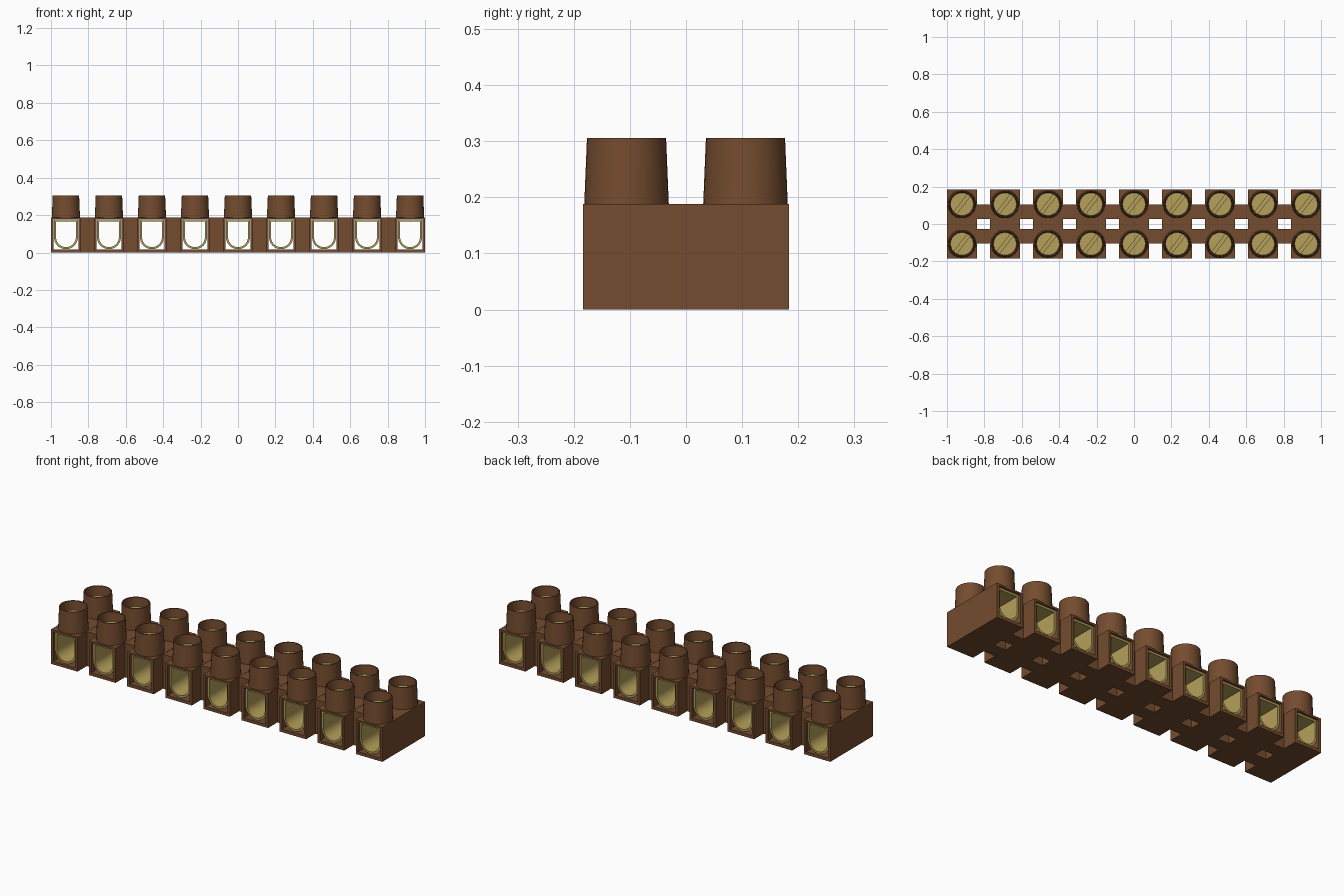
import bpy, bmesh, math

if "Cube" in bpy.data.objects:
    bpy.data.objects.remove(bpy.data.objects["Cube"])


def material(name, rgb):
    m = bpy.data.materials.new(name)
    m.use_nodes = True
    m.diffuse_color = (*rgb, 1)
    bsdf = m.node_tree.nodes["Principled BSDF"]
    bsdf.inputs["Base Color"].default_value = (*rgb, 1)
    bsdf.inputs["Roughness"].default_value = 0.6
    return m


BROWN = material("brown plastic", (0.175, 0.072, 0.028))
BRASS = material("brass", (0.46, 0.35, 0.10))

COUNT, PITCH = 9, 0.23
HALF_W, HALF_D, HEIGHT = 0.08, 0.184, 0.188
POST_Y = 0.106


def finish(bm, name, mat):
    """Turn a bmesh into a shared mesh with sharp-edged smooth shading."""
    bmesh.ops.recalc_face_normals(bm, faces=bm.faces)
    me = bpy.data.meshes.new(name)
    bm.to_mesh(me)
    bm.free()
    me.materials.append(mat)
    me.shade_smooth()
    me.set_sharp_from_angle(angle=math.radians(30))
    return me


def place(name, me, loc):
    ob = bpy.data.objects.new(name, me)
    ob.location = loc
    bpy.context.collection.objects.link(ob)
    return ob


def tube(name, mat, outer, inner, half_len):
    """Hollow section (matching outer and inner x/z loops) running along y."""
    bm = bmesh.new()
    loops = [[bm.verts.new((x, y, z)) for x, z in pts]
             for pts, y in ((outer, -half_len), (outer, half_len),
                            (inner, half_len), (inner, -half_len))]
    n = len(outer)
    for a in range(4):
        p, q = loops[a], loops[(a + 1) % 4]
        for i in range(n):
            j = (i + 1) % n
            bm.faces.new((p[i], p[j], q[j], q[i]))
    return finish(bm, name, mat)


def rect(w, z0, z1):
    return [(-w, z0), (w, z0), (w, z1), (-w, z1)]


def u_shape(r, z_mid, z_top, steps=20):
    """Flat top, round bottom."""
    arc = [(r * math.cos(a), z_mid + r * math.sin(a))
           for a in (math.pi + math.pi * i / steps for i in range(steps + 1))]
    return arc + [(r, z_top), (-r, z_top)]


def lathe(name, mat, profile, steps=32):
    """Spin an r/z profile about z."""
    bm = bmesh.new()
    vs = [bm.verts.new((r, 0, z)) for r, z in profile]
    es = [bm.edges.new(e) for e in zip(vs, vs[1:])]
    bmesh.ops.spin(bm, geom=vs + es, cent=(0, 0, 0), axis=(0, 0, 1),
                   angle=2 * math.pi, steps=steps)
    bmesh.ops.remove_doubles(bm, verts=bm.verts, dist=1e-5)
    return finish(bm, name, mat)


def slotted_screw(name, mat, r, z0, z_slot, z1, half_slot, angle):
    """Disc base with two raised segments leaving a diagonal slot."""
    bm = bmesh.new()

    def prism(pts, lo, hi):
        f = bm.faces.new([bm.verts.new((x, y, lo)) for x, y in pts])
        up = bmesh.ops.extrude_face_region(bm, geom=[f])["geom"]
        bmesh.ops.translate(bm, vec=(0, 0, hi - lo),
                            verts=[v for v in up if isinstance(v, bmesh.types.BMVert)])

    def arc(a0, a1, n):
        return [(r * math.cos(a0 + (a1 - a0) * i / n),
                 r * math.sin(a0 + (a1 - a0) * i / n)) for i in range(n + 1)]

    prism(arc(0, 2 * math.pi, 32)[:-1], z0, z_slot)
    s = math.asin(half_slot / r)
    for turn in (0, math.pi):
        prism(arc(angle + turn + s, angle + turn + math.pi - s, 16), z_slot, z1)
    return finish(bm, name, mat)


def box(name, mat, sx, sy, sz):
    bm = bmesh.new()
    bmesh.ops.create_cube(bm, size=1)
    bmesh.ops.scale(bm, vec=(sx, sy, sz), verts=bm.verts)
    return finish(bm, name, mat)


# Shared part meshes
housing = tube("housing", BROWN, rect(HALF_W, 0, HEIGHT),
               rect(0.066, 0.016, 0.178), HALF_D)
sleeve = tube("sleeve", BRASS, u_shape(0.064, 0.082, 0.177),
              u_shape(0.053, 0.082, 0.166), HALF_D - 0.012)
post = lathe("post", BROWN, [(0.0755, HEIGHT - 0.004), (0.0705, 0.306),
                             (0.065, 0.306), (0.061, 0.245), (0, 0.245)])
screw = slotted_screw("screw", BRASS, 0.061, 0.242, 0.247, 0.256,
                      0.009, math.radians(52))
gap = PITCH - 2 * HALF_W
web = box("web", BROWN, gap + 0.008, 0.076, HEIGHT - 0.001)

# Row of terminals
for i in range(COUNT):
    x = (i - (COUNT - 1) / 2) * PITCH
    n = i + 1
    place(f"housing_{n}", housing, (x, 0, 0))
    place(f"brass_sleeve_{n}", sleeve, (x, 0, 0))
    for side, s in (("front", -1), ("back", 1)):
        place(f"{side}_post_{n}", post, (x, s * POST_Y, 0))
        place(f"{side}_screw_{n}", screw, (x, s * POST_Y, 0))
        # Paired webs joining neighbouring terminals
        if n < COUNT:
            place(f"{side}_web_{n}", web,
                  (x + PITCH / 2, s * 0.066, (HEIGHT - 0.001) / 2))
